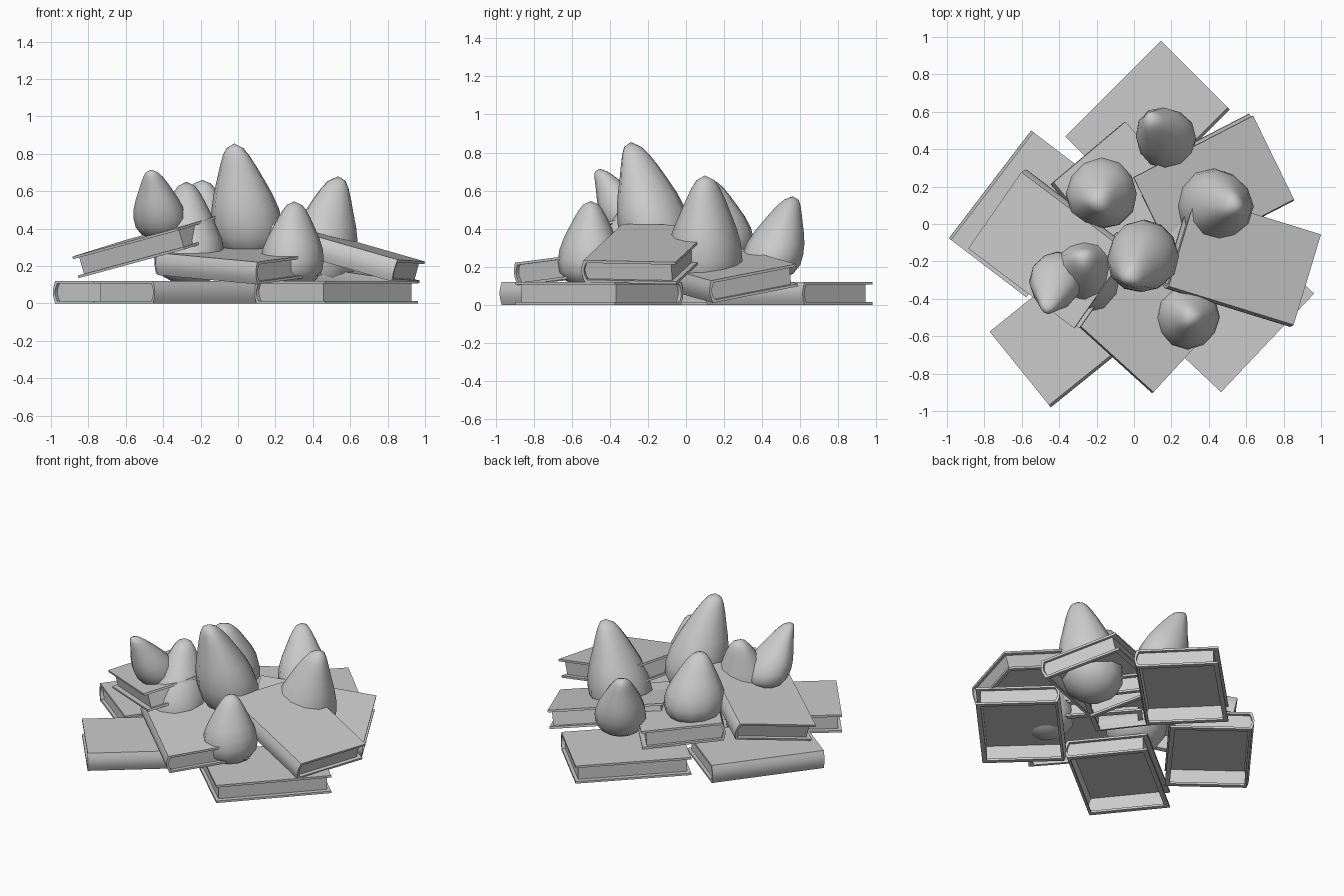
import bpy, math
from mathutils import Vector, Matrix

if "Cube" in bpy.data.objects:
    bpy.data.objects.remove(bpy.data.objects["Cube"])

LENGTH, WIDTH, THICK, BOARD, INSET, RIM = 0.725, 0.52, 0.12, 0.014, 0.03, 0.03


def finish(name, verts, faces, matrix=None, angle=40):
    me = bpy.data.meshes.new(name)
    me.from_pydata(verts, [], faces)
    me.update()
    ob = bpy.data.objects.new(name, me)
    bpy.context.collection.objects.link(ob)
    if matrix is not None:
        ob.matrix_world = matrix
    bpy.context.view_layer.objects.active = ob
    ob.select_set(True)
    bpy.ops.object.shade_smooth_by_angle(angle=math.radians(angle))
    ob.select_set(False)
    return ob


def extrude(name, profile, x0, x1, matrix, walls=False):
    """Closed (y, z) profile swept along x."""
    n = len(profile)
    verts = [(x, y, z) for x in (x0, x1) for y, z in profile]
    faces = [(i, (i + 1) % n, n + (i + 1) % n, n + i)[::-1] for i in range(n)]
    faces += [tuple(range(n)), tuple(range(2 * n - 1, n - 1, -1))]
    if walls:  # drop the horizontal faces, leaving only the upright sheets
        faces = [f for f in faces
                 if max(verts[i][2] for i in f) - min(verts[i][2] for i in f) > 1e-6]
    finish(name, verts, faces, matrix)


def spine_arc(y0, bulge, z0, z1, n=6):
    """Bulging curve from top to bottom on the spine side."""
    pts = []
    for i in range(n + 1):
        t = i / n
        pts.append((y0 - bulge * math.sin(math.pi * t), z1 + (z0 - z1) * t))
    return pts


def book(name, p, q, r):
    """p: spine corner, q: along the spine, r: across to the fore edge."""
    p, q, r = Vector(p), Vector(q), Vector(r)
    x = (q - p).normalized()
    y = (r - p)
    y = (y - x * y.dot(x)).normalized()
    z = x.cross(y)
    m = Matrix((x, y, z)).transposed().to_4x4()
    m.translation = p
    # top board with spine
    b = BOARD
    outer = spine_arc(0.015, 0.015, 0, THICK)
    inner = spine_arc(0.015 + b, 0.015, b, THICK - b)[::-1]
    cover = outer + [(0.015 + b, 0)] + inner + [(WIDTH, THICK - b), (WIDTH, THICK)]
    extrude(name + "_cover", cover, 0, LENGTH, m)
    # bottom board, open in the middle
    y0 = 0.015
    ring = [(0, y0), (LENGTH, y0), (LENGTH, WIDTH), (0, WIDTH),
            (RIM, y0 + RIM / 2), (LENGTH - RIM, y0 + RIM / 2), (LENGTH - RIM, WIDTH - RIM), (RIM, WIDTH - RIM)]
    verts = [(u, v, h) for h in (0, b) for u, v in ring]
    faces = []
    for i in range(4):
        j = (i + 1) % 4
        faces += [(i, i + 4, j + 4, j), (i + 8, j + 8, j + 12, i + 12),
                  (i, j, j + 8, i + 8), (i + 4, i + 12, j + 12, j + 4)]
    finish(name + "_bottom_rim", verts, faces, m)
    # page edges
    pages = spine_arc(0.015 + b, 0.015, b, THICK - b) + [(WIDTH - INSET, b), (WIDTH - INSET, THICK - b)]
    extrude(name + "_pages", pages, INSET * 0.7, LENGTH - INSET * 0.7, m, walls=True)


# Bottom layer of books
book("book_left", (-0.55, 0.50, 0), (-1.0, -0.09, 0), (-0.13, 0.18, 0))
book("book_back", (0.0, 0.10, 0), (0.51, 0.61, 0), (-0.38, 0.47, 0))
book("book_front_left", (-0.445, -0.98, 0), (0.125, -0.52, 0), (-0.765, -0.58, 0))
book("book_front_right", (0.585, -0.015, 0), (0.08, -0.55, 0), (0.965, -0.385, 0))
# Middle layer
book("book_right_back", (0.20, -0.20, 0.10), (0.82, 0.12, 0.01), (-0.03, 0.25, 0.19))
book("book_middle", (-0.45, 0.21, 0.16), (0.02, -0.35, 0.14), (-0.05, 0.54, 0.12))
book("book_front", (-0.44, -0.41, 0.15), (0.10, -0.90, 0.10), (-0.09, -0.02, 0.20))
# Top layer
book("book_right", (0.15, -0.34, 0.31), (0.83, -0.55, 0.115), (0.30, 0.16, 0.30))
book("book_upper_left", (0.005, -0.135, 0.38), (-0.565, 0.295, 0.225), (-0.265, -0.555, 0.295))

# Pear-like fruits: height fraction, radius fraction
PROFILE = [(0.03, 0.42), (0.10, 0.77), (0.20, 0.96), (0.32, 1.0), (0.45, 0.95), (0.58, 0.82),
           (0.70, 0.66), (0.81, 0.51), (0.90, 0.37), (0.96, 0.24)]
SEG = 12


def fruit(name, base, radius, tip, phase):
    base, tip = Vector(base), Vector(tip)
    lean = tip - base

    def axis(t):
        k = t ** 1.6
        return Vector((base.x + lean.x * k, base.y + lean.y * k, base.z + lean.z * t))

    verts = [axis(0)]
    for t, f in PROFILE:
        c = axis(t)
        for i in range(SEG):
            a = 2 * math.pi * i / SEG
            rr = radius * f * (1 + 0.07 * math.sin(3 * a + phase + 2 * t) * t)
            verts.append(c + Vector((rr * math.cos(a), rr * math.sin(a), 0)))
    verts.append(axis(1))
    faces, last, n = [], len(verts) - 1, len(PROFILE)
    for i in range(SEG):
        j = (i + 1) % SEG
        faces.append((0, 1 + j, 1 + i))
        for k in range(n - 1):
            s = 1 + k * SEG
            faces.append((s + i, s + j, s + SEG + j, s + SEG + i))
        s = 1 + (n - 1) * SEG
        faces.append((s + i, s + j, last))
    finish(name, verts, faces, angle=60)


fruit("fruit_back", (0.185, 0.44, 0.12), 0.16, (0.09, 0.56, 0.57), 0)
fruit("fruit_right", (0.41, 0.095, 0.03), 0.20, (0.535, 0.10, 0.68), 1)
fruit("fruit_centre", (0.06, -0.15, 0.22), 0.19, (-0.02, -0.29, 0.855), 2)
fruit("fruit_back_left", (-0.17, 0.17, 0.20), 0.19, (-0.19, 0.12, 0.66), 3)
fruit("fruit_left", (-0.255, -0.30, 0.09), 0.19, (-0.275, -0.18, 0.65), 4)
fruit("fruit_far_left", (-0.405, -0.27, 0.33), 0.142, (-0.465, -0.455, 0.715), 5)
fruit("fruit_front_right", (0.285, -0.50, 0.08), 0.17, (0.30, -0.50, 0.545), 6)
